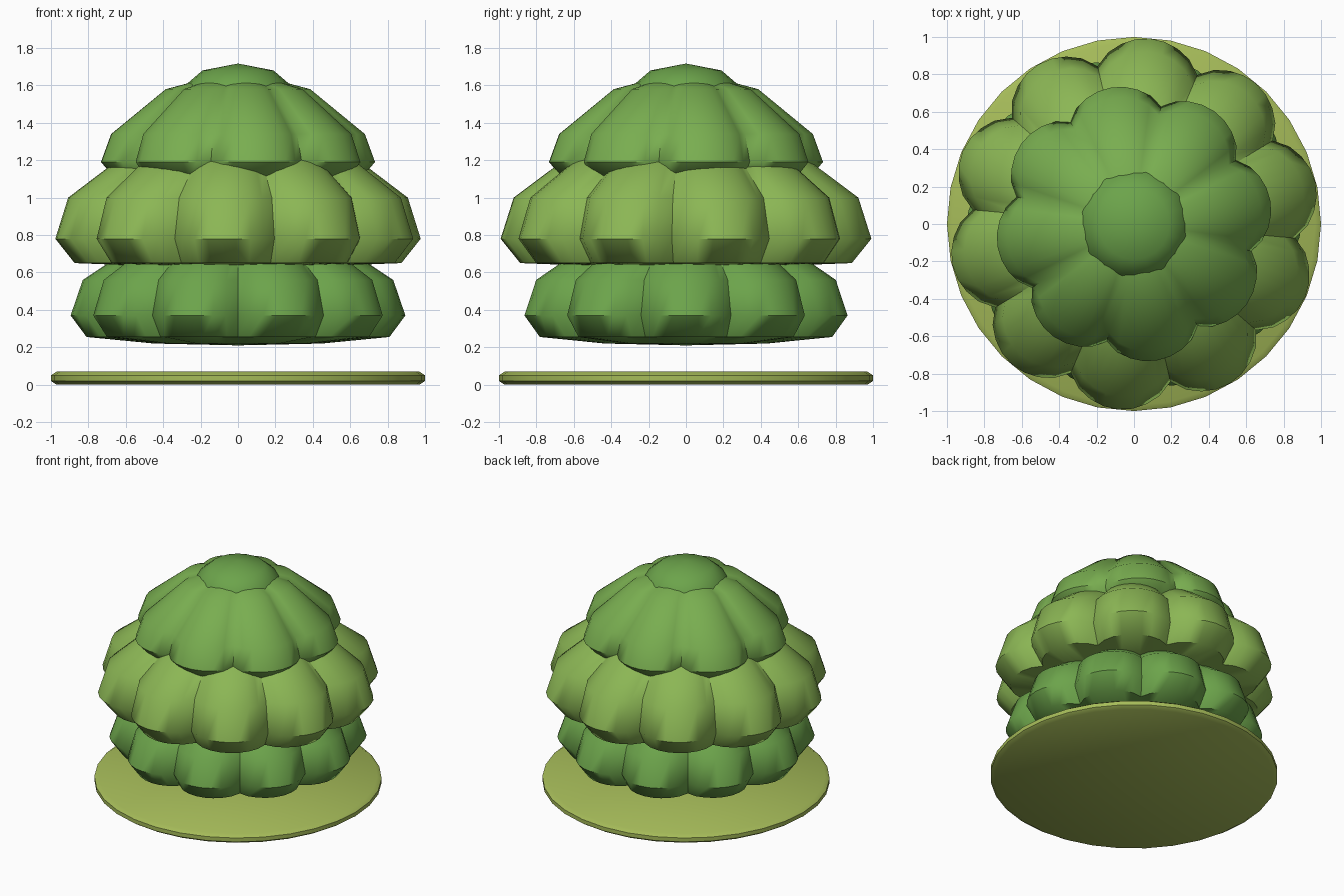
import bpy, bmesh, math

if "Cube" in bpy.data.objects:
    bpy.data.objects.remove(bpy.data.objects["Cube"])

def material(name, col):
    m = bpy.data.materials.new(name)
    m.diffuse_color = (*col, 1)
    m.use_nodes = True
    m.node_tree.nodes["Principled BSDF"].inputs["Base Color"].default_value = m.diffuse_color
    return m

def lathe(name, profile, col, lobes=0, notch=0.0, depth=0.0, segs=32):
    """Closed revolved body; profile runs pole to pole, lobes scallop the radius."""
    n = lobes * 8 if lobes else segs
    bm = bmesh.new()
    rings = []
    for r, z in profile:
        if r == 0:
            rings.append([bm.verts.new((0, 0, z))])
            continue
        ring = []
        for i in range(n):
            a = math.radians(notch) + 2 * math.pi * i / n
            s = 1.0
            if lobes:
                s -= depth * (1 - abs(math.sin(math.pi * i / 8)) ** 0.75)
            ring.append(bm.verts.new((r * s * math.cos(a), r * s * math.sin(a), z)))
        rings.append(ring)
    for a, b in zip(rings, rings[1:]):
        for i in range(n):
            j = (i + 1) % n
            if len(a) == 1:
                bm.faces.new((a[0], b[j], b[i]))
            elif len(b) == 1:
                bm.faces.new((a[i], a[j], b[0]))
            else:
                bm.faces.new((a[i], a[j], b[j], b[i]))
    bmesh.ops.recalc_face_normals(bm, faces=bm.faces)
    me = bpy.data.meshes.new(name)
    bm.to_mesh(me)
    bm.free()
    ob = bpy.data.objects.new(name, me)
    bpy.context.collection.objects.link(ob)
    me.materials.append(material(name + "_color", col))
    bpy.context.view_layer.objects.active = ob
    ob.select_set(True)
    bpy.ops.object.shade_smooth_by_angle(angle=math.radians(50))
    ob.select_set(False)
    return ob

# ground disk
lathe("ground_disk", [(0, 0), (.97, 0), (1, .02), (1, .05), (.97, .07), (0, .07)],
      (.38, .50, .10))

# foliage tiers, bottom to top
lathe("foliage_bottom", [(0, .21), (.45, .22), (.81, .255), (.895, .37), (.83, .56),
                         (.62, .70), (.3, .80), (0, .83)],
      (.15, .37, .07), 10, -90, .13)
lathe("foliage_middle", [(0, .625), (.5, .635), (.89, .65), (.995, .78), (.925, 1.0),
                         (.67, 1.19), (.33, 1.32), (0, 1.36)],
      (.26, .47, .09), 10, -5, .13)
lathe("foliage_top", [(0, 1.06), (.35, 1.07), (.66, 1.10), (.74, 1.19), (.685, 1.34),
                      (.39, 1.58), (.2, 1.63), (0, 1.64)],
      (.19, .42, .08), 8, -13, .13)

# crown cap
lathe("foliage_cap", [(0, 1.45), (.2, 1.46), (.30, 1.52), (.295, 1.59), (.19, 1.68), (0, 1.717)],
      (.15, .37, .07), segs=20)
